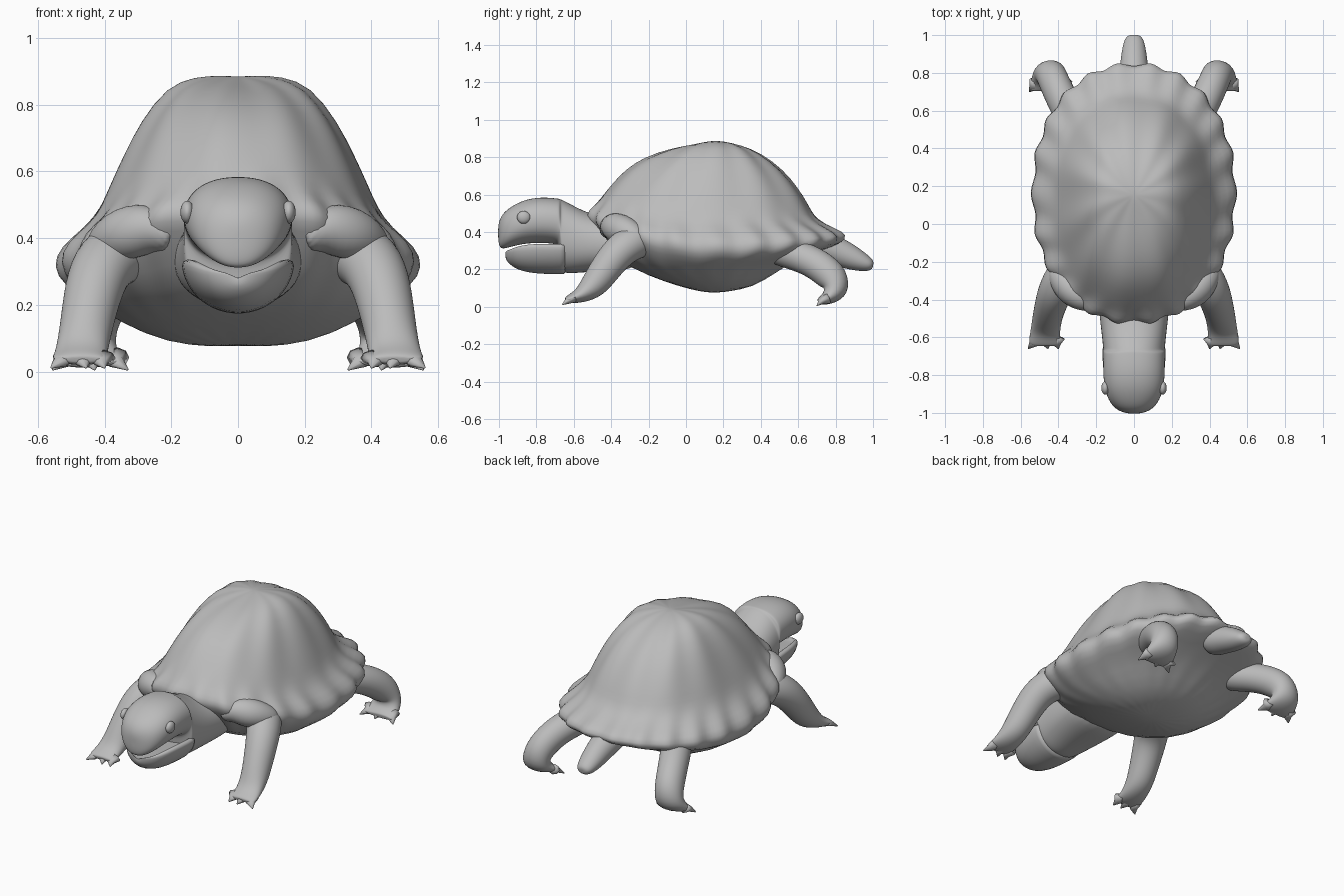
import bpy, bmesh, math
from mathutils import Vector

skin = bpy.data.materials.new("clay_grey")
skin.diffuse_color = (0.5, 0.5, 0.5, 1)


def loft(name, rings, level=1):
    """Skin closed rings of points, cap both ends, then smooth."""
    bm = bmesh.new()
    rows = [[bm.verts.new(p) for p in r] for r in rings]
    n = len(rows[0])
    for a, b in zip(rows, rows[1:]):
        for i in range(n):
            bm.faces.new((a[i], a[(i + 1) % n], b[(i + 1) % n], b[i]))
    for row in (rows[0], rows[-1]):
        c = bm.verts.new(sum((v.co for v in row), Vector()) / n)
        for i in range(n):
            bm.faces.new((row[i], row[(i + 1) % n], c))
    bmesh.ops.recalc_face_normals(bm, faces=bm.faces)
    me = bpy.data.meshes.new(name)
    bm.to_mesh(me)
    bm.free()
    me.materials.append(skin)
    ob = bpy.data.objects.new(name, me)
    bpy.context.collection.objects.link(ob)
    for p in me.polygons:
        p.use_smooth = True
    if level:
        m = ob.modifiers.new("smooth", 'SUBSURF')
        m.levels = m.render_levels = level
    return ob


def tube(name, path, n=14, level=2):
    """Elliptical tube along points (x, y, z, half width, half height)."""
    pts = [Vector(p[:3]) for p in path]
    rings = []
    for i, p in enumerate(path):
        t = (pts[min(i + 1, len(pts) - 1)] - pts[max(i - 1, 0)]).normalized()
        side = Vector((1, 0, 0))
        side = (side - t * side.dot(t)).normalized()
        up = side.cross(t)
        rings.append([pts[i] + side * p[3] * math.cos(a) + up * p[4] * math.sin(a)
                      for a in (2 * math.pi * k / n for k in range(n))])
    return loft(name, rings, level)


def spow(v, e):
    return math.copysign(abs(v) ** e, v)


# Shell: rings of (front y, back y, half width, front z, side z, back z, scallop)
SHELL = [
    (0.08, 0.22, 0.08, 0.08, 0.075, 0.08, 0),
    (-0.04, 0.36, 0.21, 0.11, 0.085, 0.105, 0.004),
    (-0.2, 0.47, 0.35, 0.165, 0.145, 0.175, 0.008),
    (-0.38, 0.6, 0.44, 0.25, 0.21, 0.26, 0.006),
    (-0.48, 0.79, 0.515, 0.41, 0.255, 0.32, 0.012),
    (-0.53, 0.86, 0.545, 0.47, 0.31, 0.36, 0.016),
    (-0.52, 0.84, 0.525, 0.515, 0.37, 0.40, 0.014),
    (-0.48, 0.74, 0.455, 0.55, 0.43, 0.44, 0.006),
    (-0.44, 0.68, 0.415, 0.60, 0.49, 0.49, 0.003),
    (-0.39, 0.65, 0.385, 0.66, 0.56, 0.55, 0.004),
    (-0.32, 0.60, 0.345, 0.735, 0.645, 0.63, 0.005),
    (-0.22, 0.52, 0.295, 0.80, 0.745, 0.73, 0.005),
    (-0.08, 0.40, 0.215, 0.845, 0.855, 0.82, 0.004),
    (0.03, 0.29, 0.13, 0.865, 0.885, 0.865, 0.002),
    (0.11, 0.2, 0.05, 0.88, 0.887, 0.883, 0),
]
rings = []
for k, (yf, yb, w, zf, zs, zb, amp) in enumerate(SHELL):
    ring = []
    for i in range(88):
        a = 2 * math.pi * i / 88
        c, s = spow(math.cos(a), 0.92), spow(math.sin(a), 0.92)
        bump = amp * math.cos((22 if k < 8 else 11) * a)
        ym, yr = (yf + yb) / 2, (yb - yf) / 2
        z = zs + ((zf if s < 0 else zb) - zs) * s * s
        ring.append((c * (w + bump), ym + s * (yr + bump), z + bump * 0.4))
    rings.append(ring)
loft("shell", rings)

# Neck and skull: stations of (y, half width, bottom z, top z)
HEAD = [
    (-0.25, 0.2, 0.2, 0.46), (-0.42, 0.19, 0.19, 0.48), (-0.52, 0.18, 0.185, 0.5),
    (-0.6, 0.17, 0.178, 0.54), (-0.655, 0.165, 0.178, 0.57), (-0.67, 0.163, 0.2, 0.575),
    (-0.675, 0.163, 0.32, 0.578), (-0.69, 0.163, 0.335, 0.58), (-0.77, 0.165, 0.342, 0.588),
    (-0.86, 0.16, 0.338, 0.575), (-0.93, 0.138, 0.322, 0.54), (-0.975, 0.105, 0.308, 0.505),
    (-0.998, 0.06, 0.315, 0.465), (-1.004, 0.02, 0.36, 0.43),
]
loft("neck_and_skull", [[(w * spow(math.cos(a), 0.9), y, (b + t) / 2 + (t - b) / 2 * spow(math.sin(a), 0.9))
      for a in (2 * math.pi * i / 24 for i in range(24))] for y, w, b, t in HEAD], 2)

# Lower jaw: dished trough, stations of (y, half width, bottom z, rim z)
JAW = [(-0.64, 0.168, 0.175, 0.335), (-0.66, 0.172, 0.172, 0.335), (-0.76, 0.168, 0.174, 0.338), (-0.85, 0.152, 0.182, 0.335),
       (-0.91, 0.122, 0.202, 0.32), (-0.945, 0.085, 0.228, 0.305), (-0.965, 0.04, 0.255, 0.297)]
rings = []
for y, w, b, r in JAW:
    outer = [math.pi * (1 + i / 14) for i in range(15)]
    ring = [(w * math.cos(a), y, r + (r - b) * math.sin(a)) for a in outer]
    ring += [(w * 0.8 * math.cos(a), y, r + (r - b) * 0.35 * math.sin(a)) for a in reversed(outer)]
    rings.append(ring)
loft("lower_jaw", rings)

# Tail
tube("tail", [(0, 0.68, 0.34, 0.1, 0.09), (0, 0.8, 0.3, 0.08, 0.08), (0, 0.88, 0.265, 0.072, 0.07),
              (0, 0.95, 0.235, 0.06, 0.05), (0, 0.99, 0.222, 0.045, 0.033), (0, 1.0, 0.22, 0.02, 0.015)])

FRONT = [(0.28, -0.18, 0.38, 0.1, 0.1), (0.37, -0.27, 0.355, 0.105, 0.1), (0.42, -0.36, 0.3, 0.095, 0.095),
         (0.445, -0.44, 0.19, 0.085, 0.085), (0.46, -0.5, 0.105, 0.08, 0.075),
         (0.47, -0.57, 0.055, 0.08, 0.04), (0.475, -0.63, 0.04, 0.085, 0.022), (0.475, -0.645, 0.036, 0.07, 0.012)]
HIND = [(0.27, 0.46, 0.31, 0.09, 0.085), (0.35, 0.6, 0.275, 0.088, 0.085), (0.405, 0.71, 0.225, 0.085, 0.088),
        (0.44, 0.795, 0.15, 0.082, 0.09), (0.45, 0.805, 0.085, 0.085, 0.075),
        (0.45, 0.76, 0.045, 0.1, 0.04), (0.445, 0.715, 0.03, 0.105, 0.02), (0.445, 0.705, 0.028, 0.09, 0.012)]

for s, label in ((1, "left"), (-1, "right")):
    def flip(path):
        return [(p[0] * s, *p[1:]) for p in path]
    tube("front_leg_" + label, flip(FRONT))
    tube("hind_leg_" + label, flip(HIND))
    # Shoulder swelling under the shell lip
    tube("shoulder_" + label, flip([(0.2, -0.4, 0.4, 0.06, 0.08), (0.27, -0.4, 0.425, 0.08, 0.09),
                                    (0.34, -0.35, 0.42, 0.09, 0.09), (0.42, -0.24, 0.36, 0.06, 0.06)]))
    # Pointed claws fanning from each foot
    for i, x in enumerate((0.4, 0.455, 0.52)):
        tube(f"front_claw_{i}_{label}", flip([(x, -0.6, 0.045, 0.035, 0.022), (x + 0.012, -0.635, 0.03, 0.025, 0.016),
             (x + 0.04 * (i == 2), -0.66, 0.012, 0.003, 0.003)]), 8, 0)
    for i, x in enumerate((0.36, 0.43, 0.52)):
        tube(f"hind_claw_{i}_{label}", flip([(x, 0.76, 0.045, 0.035, 0.03), (x + 0.008, 0.725, 0.03, 0.028, 0.018),
             (x + (-0.03, 0, 0.035)[i], 0.7, 0.006, 0.003, 0.003)]), 8, 0)
    # Eye
    tube("eye_" + label, [(s * 0.152, -0.868 + 0.036 * math.cos(a), 0.478, 0.022 * math.sin(a), 0.036 * math.sin(a))
         for a in (math.pi * (0.05 + 0.9 * i / 8) for i in range(9))], 14, 1)
